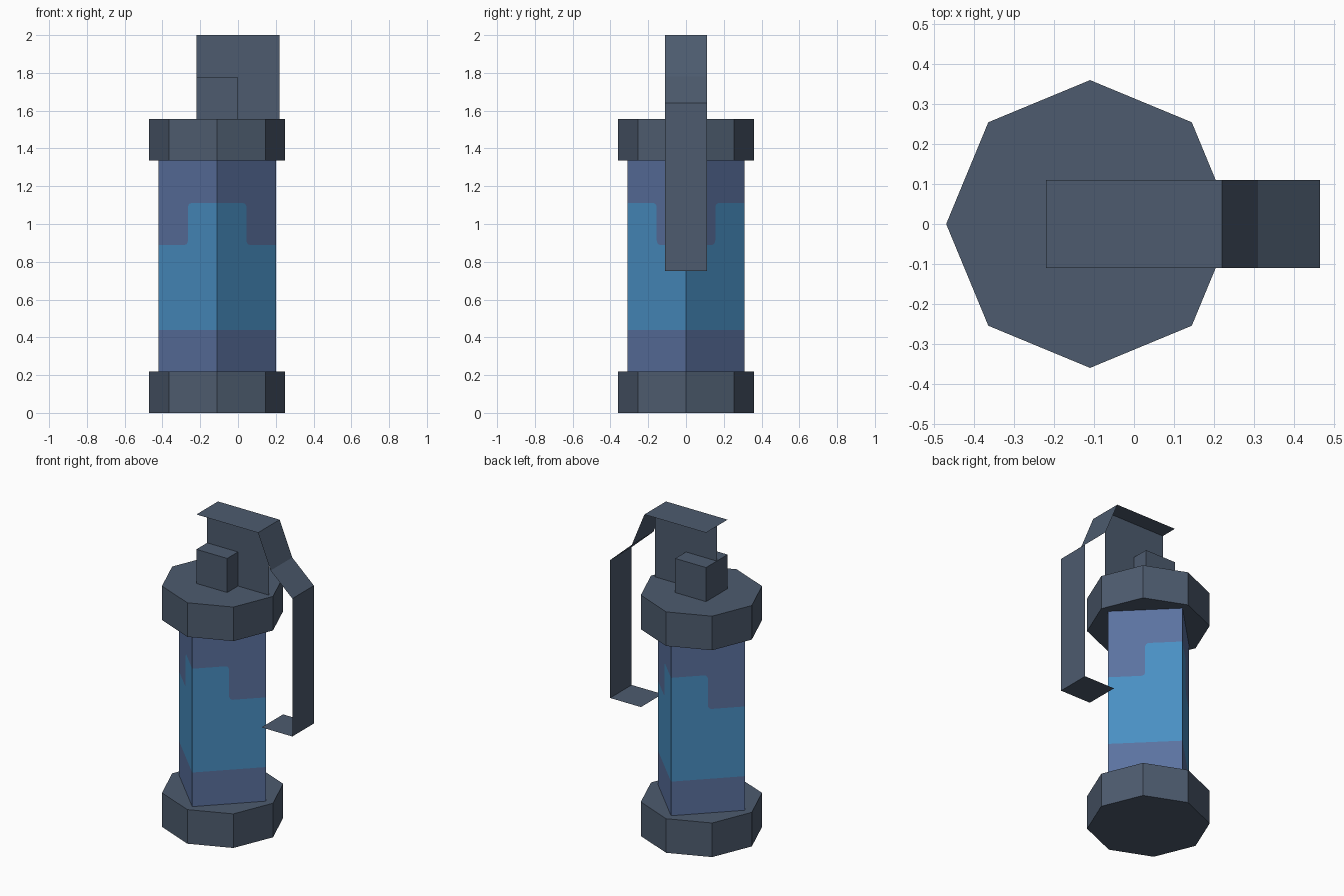
import bpy
import bmesh
import math

cube = bpy.data.objects.get("Cube")
if cube:
    bpy.data.objects.remove(cube, do_unlink=True)


def make_material(name, rgb):
    """Flat material from an sRGB colour in 0-255."""
    lin = [((c / 255 + 0.055) / 1.055) ** 2.4 for c in rgb]
    mat = bpy.data.materials.new(name)
    mat.use_nodes = True
    mat.diffuse_color = (*lin, 1)
    bsdf = mat.node_tree.nodes["Principled BSDF"]
    bsdf.inputs["Base Color"].default_value = (*lin, 1)
    bsdf.inputs["Roughness"].default_value = 0.9
    return mat


GREY = make_material("slate grey", (77, 91, 110))
PURPLE = make_material("dusk purple", (91, 114, 160))
BLUE = make_material("bright blue", (73, 143, 195))

AXIS_X = -0.11   # the canister axis sits left of the origin
HALF = 0.11      # half width of the lever and pin


def finish(name, bm, *mats):
    mesh = bpy.data.meshes.new(name)
    bm.to_mesh(mesh)
    bm.free()
    for mat in mats:
        mesh.materials.append(mat)
    obj = bpy.data.objects.new(name, mesh)
    bpy.context.collection.objects.link(obj)
    return obj


def cap(name, z0, z1, radius=0.36, sides=8):
    """Closed eight-sided collar around the canister axis."""
    bm = bmesh.new()
    ring = [(AXIS_X + radius * math.cos(math.tau * i / sides),
             radius * math.sin(math.tau * i / sides), z0) for i in range(sides)]
    base = bm.faces.new([bm.verts.new(p) for p in ring])
    top = bmesh.ops.extrude_face_region(bm, geom=[base], use_keep_orig=True)
    moved = [v for v in top["geom"] if isinstance(v, bmesh.types.BMVert)]
    bmesh.ops.translate(bm, vec=(0, 0, z1 - z0), verts=moved)
    bmesh.ops.recalc_face_normals(bm, faces=bm.faces)
    return finish(name, bm, GREY)


def body(z0=0.22, z1=1.335, radius=0.31):
    """Four-sided canister; each side is cut into three painted regions."""
    low, mid, high = 0.44, 0.89, 1.11
    rt, rz = 0.05, 0.025
    # Stepped paint edge with two rounded corners: t runs from y corner to x corner
    step = [(0, high)]
    for i in range(5):
        a = math.pi / 2 * i / 4
        step.append((0.5 - rt + rt * math.sin(a), high - rz + rz * math.cos(a)))
    for i in range(5):
        a = math.pi / 2 * i / 4
        step.append((0.5 + rt - rt * math.cos(a), mid + rz - rz * math.sin(a)))
    step.append((1, mid))
    regions = [
        ([(0, z0), (1, z0), (1, low), (0, low)], 0),
        ([(0, low), (1, low)] + step[::-1], 1),
        (step + [(1, z1), (0, z1)], 0),
    ]
    bm = bmesh.new()
    for sx in (-1, 1):
        for sy in (-1, 1):
            for outline, index in regions:
                pts = [(AXIS_X + sx * radius * t, sy * radius * (1 - t), z)
                       for t, z in outline]
                if sx * sy > 0:
                    pts.reverse()
                face = bm.faces.new([bm.verts.new(p) for p in pts])
                face.material_index = index
                face.normal_update()
                if face.normal.x * sx < 0:
                    face.normal_flip()
    bmesh.ops.remove_doubles(bm, verts=bm.verts, dist=0.0001)
    return finish("canister_body", bm, PURPLE, BLUE)


def lever():
    """Thin bent strip: top plate, two slopes, long handle and inward foot."""
    profile = [(-0.22, 2.0), (0.22, 2.0), (0.31, 1.78),
               (0.465, 1.64), (0.465, 0.75), (0.245, 0.75)]
    bm = bmesh.new()
    rows = [[bm.verts.new((x, y, z)) for y in (-HALF, HALF)] for x, z in profile]
    for a, b in zip(rows, rows[1:]):
        bm.faces.new((a[0], b[0], b[1], a[1]))
    return finish("lever", bm, GREY)


def lever_support():
    """Thin upright web under the top plate."""
    bm = bmesh.new()
    bm.faces.new([bm.verts.new((x, 0, z)) for x, z in
                  ((-0.22, 1.555), (0.22, 1.555), (0.22, 2.0), (-0.22, 2.0))])
    return finish("lever_support", bm, GREY)


def pin_block():
    """Cube on the top collar that crosses the support."""
    bm = bmesh.new()
    bmesh.ops.create_cube(bm, size=2 * HALF)
    bmesh.ops.translate(bm, vec=(AXIS_X, 0, 1.555 + HALF), verts=bm.verts)
    return finish("pin_block", bm, GREY)


cap("bottom_cap", 0.0, 0.22)
cap("top_cap", 1.335, 1.555)
body()
lever()
lever_support()
pin_block()
